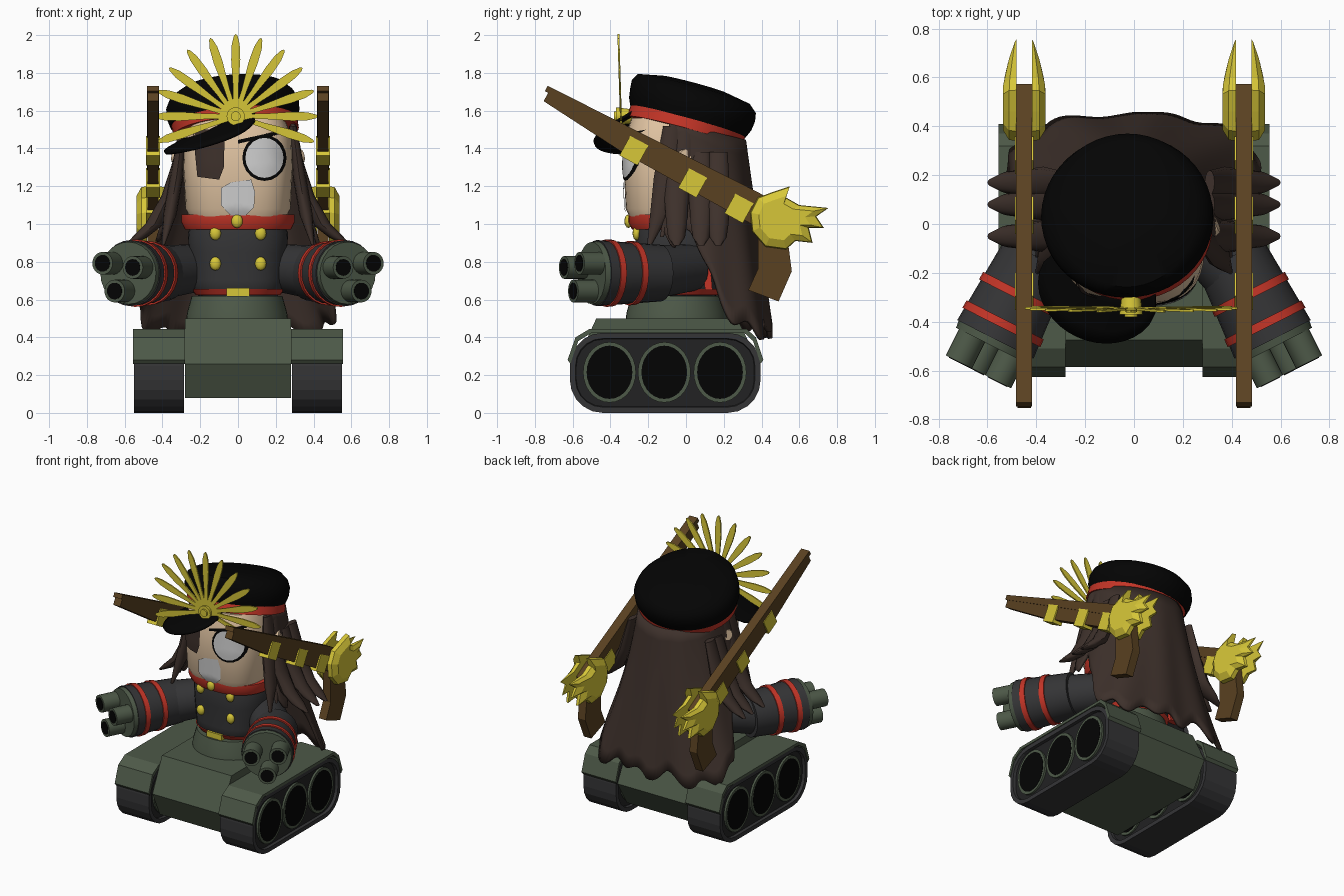
import bpy, bmesh, math
from math import sin, cos, pi, radians
from mathutils import Vector, Matrix

if "Cube" in bpy.data.objects:
    bpy.data.objects.remove(bpy.data.objects["Cube"])


def material(name, r, g, b):
    m = bpy.data.materials.new(name)
    m.use_nodes = True
    m.diffuse_color = (r, g, b, 1)
    m.node_tree.nodes["Principled BSDF"].inputs["Base Color"].default_value = (r, g, b, 1)
    return m


GREEN = material("army green", .075, .1, .065)
GREY = material("charcoal", .035, .035, .037)
DARK = material("dark track grey", .016, .016, .017)
BLACK = material("black", .0012, .0012, .0012)
RED = material("red", .55, .035, .02)
GOLD = material("gold", .68, .57, .04)
WOOD = material("wood brown", .1, .052, .015)
HAIR = material("dark hair", .047, .03, .024)
SKIN = material("skin", .75, .55, .36)
PALE = material("pale grey", .63, .63, .63)


def finish(name, bm, mat, mirror=False, smooth=False):
    me = bpy.data.meshes.new(name)
    bm.to_mesh(me)
    bm.free()
    me.materials.append(mat)
    ob = bpy.data.objects.new(name, me)
    bpy.context.collection.objects.link(ob)
    if mirror:
        ob.modifiers.new("mirror", 'MIRROR').use_mirror_merge = False
    if smooth:
        bpy.ops.object.select_all(action='DESELECT')
        ob.select_set(True)
        bpy.context.view_layer.objects.active = ob
        bpy.ops.object.shade_smooth_by_angle(angle=radians(45))
    return ob


def skin_rings(bm, rings):
    """Join closed rings of points and cap both ends."""
    rows = [[bm.verts.new(p) for p in ring] for ring in rings]
    n = len(rows[0])
    for a, b in zip(rows, rows[1:]):
        for i in range(n):
            bm.faces.new((a[i], a[(i + 1) % n], b[(i + 1) % n], b[i]))
    bm.faces.new(rows[0])
    bm.faces.new(rows[-1])
    bmesh.ops.recalc_face_normals(bm, faces=bm.faces)


def skin_grid(bm, grid):
    """Join open rows of vertices into a sheet."""
    for a, b in zip(grid, grid[1:]):
        for i in range(len(a) - 1):
            bm.faces.new((a[i], a[i + 1], b[i + 1], b[i]))
    bmesh.ops.remove_doubles(bm, verts=bm.verts, dist=.0003)
    bmesh.ops.recalc_face_normals(bm, faces=bm.faces)


def prism(name, outline, x0, x1, mat, mirror=True):
    """Side outline of (y, z) points, extruded along x."""
    bm = bmesh.new()
    skin_rings(bm, [[(x, y, z) for y, z in outline] for x in (x0, x1)])
    return finish(name, bm, mat, mirror)


def loft(name, rings, mat, n=40, power=2, mirror=False, matrix=None):
    """Stacked flat rings given as (z, rx, ry, cx, cy)."""
    def ring(z, rx, ry, cx, cy):
        pts = []
        for i in range(n):
            c, s = cos(2 * pi * i / n), sin(2 * pi * i / n)
            k = (abs(c) ** power + abs(s) ** power) ** (-1 / power)
            pts.append((cx + rx * c * k, cy + ry * s * k, z))
        return pts
    bm = bmesh.new()
    skin_rings(bm, [ring(*r) for r in rings])
    if matrix:
        bm.transform(matrix)
    return finish(name, bm, mat, mirror, True)


def tube(name, a, b, r0, r1, mat, mirror=True, n=24):
    a, b = Vector(a), Vector(b)
    turn = (b - a).to_track_quat('Z', 'Y').to_matrix().to_4x4()
    return loft(name, [(0, r0, r0, 0, 0), ((b - a).length, r1, r1, 0, 0)], mat, n,
                mirror=mirror, matrix=Matrix.Translation(a) @ turn)


def ellipse(cy, cz, ry, rz, n=28):
    return [(cy + ry * cos(2 * pi * i / n), cz + rz * sin(2 * pi * i / n)) for i in range(n)]


# Tank hull, tracks, wheels and fenders
prism("hull", [(-.475, .5), (-.585, .26), (-.5, .08), (.28, .08), (.39, .26), (.27, .5)],
      -.28, .28, GREEN, mirror=False)
outline = []
for q, (sy, sz) in enumerate([(1, 1), (-1, 1), (-1, -1), (1, -1)]):
    for k in range(6):
        a = (q + k / 5) * pi / 2
        outline.append((-.11 + sy * .33 + .175 * cos(a), .212 + sz * .037 + .175 * sin(a)))
bm = bmesh.new()
skin_rings(bm, [[(x, y, z) for y, z in outline] for x in (.287, .55)])
sides = [f for f in bm.faces if len(f.verts) > 4]
bmesh.ops.inset_individual(bm, faces=sides, thickness=.03)
bmesh.ops.inset_individual(bm, faces=sides, thickness=.004, depth=-.02)
for f in sides:
    f.material_index = 1
finish("tracks", bm, GREY, True).data.materials.append(DARK)
for i, y in enumerate((-.405, -.115, .18)):
    prism(f"wheel_rim_{i}", ellipse(y, .215, .14, .16), .295, .545, GREEN)
    prism(f"wheel_{i}", ellipse(y, .215, .121, .141), .293, .547, BLACK)
over = [(-.627, .28), (-.585, .4), (-.51, .445), (.32, .445), (.37, .4), (.41, .28)]
under = [(-.11 + (y + .11) * .97, z - .02) for y, z in reversed(over)]
prism("fenders", over + under, .28, .555, GREEN)

# Turret ring and coat
loft("turret_ring", [(.49, .27, .27, -.005, -.05), (.53, .265, .265, -.005, -.05),
                     (.62, .24, .24, -.005, -.05)], GREEN)
loft("coat", [(.61, .2, .19, 0, -.04), (.65, .24, .22, 0, -.04), (.7, .245, .22, 0, -.04),
              (.85, .26, .225, 0, -.04), (.95, .265, .23, 0, -.04), (1.02, .24, .21, 0, -.04)],
     GREY, power=2.5)
loft("waist_band", [(.625, .225, .21, 0, -.04), (.655, .247, .227, 0, -.04)], RED, power=2.5)
loft("collar", [(.97, .28, .245, 0, -.04), (1.01, .3, .265, 0, -.04), (1.05, .3, .265, 0, -.04)],
     RED, power=2.4)
prism("buckle", [(-.275, .62), (-.275, .66), (-.2, .66), (-.2, .62)], -.06, .06, GOLD, False)
prism("coat_lining", [(.1, .65), (.14, .65), (.12, .88), (.09, .88)], .2, .27, RED)


def stud(name, x, y, z, r, mirror):
    bm = bmesh.new()
    bmesh.ops.create_uvsphere(bm, u_segments=12, v_segments=8, radius=r,
                              matrix=Matrix.Translation((x, y, z)) @ Matrix.Diagonal((1, .7, 1.2, 1)))
    finish(name, bm, GOLD, mirror, True)


stud("upper_buttons", .12, -.262, .95, .03, True)
stud("lower_buttons", .12, -.258, .79, .03, True)
stud("collar_clasp", -.005, -.305, 1.015, .03, False)

# Head, with painted features following its curve
HEAD = [(1.02, .86), (1.08, .96), (1.3, 1), (1.46, .98), (1.56, .85)]
loft("head", [(z, .29 * s, .28 * s, 0, -.05) for z, s in HEAD], SKIN, 48, 3)


def face_y(x, z):
    for (z0, s0), (z1, s1) in zip(HEAD, HEAD[1:]):
        if z <= z1:
            break
    s = s0 + (s1 - s0) * (z - z0) / (z1 - z0)
    return -.05 - .28 * s * max(0, 1 - abs(x / (.29 * s)) ** 3) ** (1 / 3)


def face_patch(name, pts, mat, lift):
    edge = []
    for (x0, z0), (x1, z1) in zip(pts, pts[1:] + pts[:1]):
        edge += [(x0 + (x1 - x0) * k / 4, z0 + (z1 - z0) * k / 4) for k in range(4)]
    mx, mz = (sum(p[i] for p in edge) / len(edge) for i in (0, 1))
    bm = bmesh.new()
    grid = []
    for f in (1, .75, .5, .25):
        flat = [(mx + (x - mx) * f, mz + (z - mz) * f) for x, z in edge + edge[:1]]
        grid.append([bm.verts.new((x, face_y(x, z) - lift, z)) for x, z in flat])
    core = list(grid[-1][:-1])
    bm.faces.new(core)
    skin_grid(bm, grid)
    if sum(f.normal.y for f in bm.faces) > 0:
        bmesh.ops.reverse_faces(bm, faces=bm.faces)
    finish(name, bm, mat, smooth=True)


face_patch("eye_outline", ellipse(.14, 1.35, .117, .122, 20), BLACK, .005)
face_patch("eye", ellipse(.14, 1.35, .101, .106, 20), PALE, .009)
face_patch("mouth", [(-.09, 1.19), (-.04, 1.22), (.07, 1.235), (.09, 1.17), (.085, 1.09),
                     (.04, 1.045), (-.04, 1.045), (-.09, 1.1)], PALE, .008)
face_patch("fringe", [(-.24, 1.5), (-.215, 1.25), (-.1, 1.235), (-.075, 1.3), (-.07, 1.5)], HAIR, .009)
face_patch("brow", [(0, 1.425), (.24, 1.48), (.25, 1.5), (0, 1.445)], BLACK, .007)
tube("ears", (.29, -.02, 1.35), (.34, 0, 1.36), .06, .035, SKIN, n=12)

# Long flared hair with a ragged hem, plus loose locks
bm = bmesh.new()
ROWS, COLS, SPREAD = 12, 96, radians(107)
grid = []
for j in range(COLS + 1):
    a = -SPREAD + 2 * SPREAD * j / COLS
    t = min(1, max(0, (abs(a) - radians(48)) / radians(42)))
    hem = .4 + .5 * t * t * (3 - 2 * t) + .06 * abs(sin(a * 5.5)) + .03 * sin(a * 17)
    crown = 1.525 - .08 * cos(a)
    col = []
    for i in range(ROWS + 1):
        z = crown + (hem - crown) * i / ROWS
        d = 1.54 - z
        p = 2 + .5 * d
        k = (abs(sin(a)) ** p + abs(cos(a)) ** p) ** (-1 / p) * (1 + .02 * d * sin(a * 11))
        col.append(bm.verts.new(((.31 + .09 * d + .165 * d * d) * k * sin(a),
                                 (.305 + .135 * d) * k * cos(a), z)))
    grid.append(col)
skin_grid(bm, grid)
hair = finish("long_hair", bm, HAIR, smooth=True)
hair.modifiers.new("thickness", 'SOLIDIFY').thickness = .02
for i, y in enumerate((-.05, .08, .17)):
    loft(f"flared_lock_{i}", [(1.38, .02, .05, .31, y), (1.15, .035, .065, .37, y), (1.0, .05, .055, .44, y),
                              (.93, .04, .045, .52, y), (.885, .015, .015, .585, y)], HAIR, 12, mirror=True)
for i, (y, drop) in enumerate(((-.1, 0), (-.03, .06))):
    loft(f"side_lock_{i}", [(1.52, .02, .05, .29, y + .03), (1.25, .035, .07, .325, y),
                            (1.05, .035, .05, .36, y - .04), (.87 + drop, .005, .008, .4, y - .1)],
         HAIR, 12, mirror=True)

# Cap tilted back and sideways, with band and visor
tilt = (Matrix.Translation((-.02, 0, 1.5)) @ Matrix.Rotation(radians(-4), 4, 'Y')
        @ Matrix.Rotation(radians(-15), 4, 'X'))
loft("cap_band", [(-.015, .332, .315, .01, -.005), (.07, .335, .315, 0, 0)], RED, 48, matrix=tilt)
loft("cap_crown", [(.04, .338, .315, 0, 0), (.085, .352, .335, 0, 0), (.135, .352, .342, 0, 0),
                   (.18, .33, .34, 0, -.005), (.215, .28, .31, .01, -.015), (.24, .15, .18, .02, -.02)],
     BLACK, 48, matrix=tilt)
bm = bmesh.new()
rows = []
for j in range(21):
    f = -.995 + .0995 * j
    a = radians(-115 + 46 * f)
    reach = .23 * math.sqrt(1 - f * f)
    rows.append([bm.verts.new((-.02 + (.28 + reach * k / 4) * cos(a), (.28 + reach * k / 4) * sin(a),
                               1.57 - .5 * reach * k / 4 + .12 * cos(a))) for k in range(5)])
skin_grid(bm, rows)
visor = finish("cap_visor", bm, BLACK, smooth=True)
visor.modifiers.new("thickness", 'SOLIDIFY').thickness = .015

# Sunburst crest: thirteen leaf-shaped rays around a hub
bm = bmesh.new()
leaf = [(0, .013), (.15, .014), (.3, .024), (.38, .021), (.425, .01), (.435, .002)]
for i in range(13):
    a = radians(-18 + 18 * i)
    flat = leaf + [(s, -w) for s, w in reversed(leaf)]
    pts = [(s * cos(a) - w * sin(a), s * sin(a) + w * cos(a)) for s, w in flat]
    skin_rings(bm, [[(-.012 + x, y - .03 * z, 1.57 + z) for x, z in pts] for y in (-.35, -.34)])
finish("crest_rays", bm, GOLD)
tube("crest_hub", (-.012, -.27, 1.57), (-.012, -.37, 1.57), .035, .048, GOLD, False)
tube("crest_jewel", (-.012, -.36, 1.57), (-.012, -.38, 1.57), .026, .026, GOLD, False)

# Arms ending in triple barrels
axis, across, up = Vector((.45, -.89, 0)), Vector((.89, .45, 0)), Vector((0, 0, 1))
elbow = Vector((.415, -.17, .74))
tube("upper_arms", (.2, .03, .77), elbow + axis * .05, .125, .145, GREY)
tube("forearms", elbow - axis * .04, elbow + axis * .34, .15, .175, GREY)
for i, s in enumerate((.115, .25)):
    r = .162 + .06 * s
    tube(f"sleeve_stripe_{i}", elbow + axis * s, elbow + axis * (s + .035), r, r + .002, RED)
tube("gun_plates", elbow + axis * .33, elbow + axis * .37, .17, .165, GREEN)
for i, (u, v) in enumerate(((.092, .052), (-.088, .03), (.02, -.095))):
    base = elbow + across * u + up * v
    tube(f"barrel_{i}", base + axis * .3, base + axis * .49, .06, .06, GREEN)
    tube(f"bore_{i}", base + axis * .48, base + axis * .493, .044, .044, BLACK)


# Long muskets slung at both sides
def bar(name, corners, half, mat):
    """Outline of (distance from muzzle, height) points along the sloping gun."""
    d = Vector((.876, -.482))
    prism(name, [(-.752 + s * d.x - h * d.y, 1.695 + s * d.y + h * d.x) for s, h in corners],
          .45 - half, .45 + half, mat)


bar("musket_barrel", [(0, .01), (0, .042), (1.25, .085), (1.47, .08), (1.47, .01)], .033, WOOD)
bar("musket_stock", [(.02, -.04), (.02, .012), (1.4, .02), (1.4, -.08), (.5, -.075)], .028, WOOD)
for i, s in enumerate((.565, .92, 1.2)):
    bar(f"musket_band_{i}", [(s - .055, -.098), (s - .055, .02), (s + .055, .022), (s + .055, -.098)],
        .038, GOLD)
prism("musket_butt", [(.38, 1.08), (.52, 1.06), (.56, .75), (.49, .59), (.33, .65), (.38, .76)],
      .42, .48, WOOD)

# Flame-shaped lock plates, domed outward and tapering to the rear
flame = [(.34, 1.06), (.38, 1.14), (.46, 1.17), (.55, 1.2), (.53, 1.14), (.6, 1.1), (.755, 1.085),
         (.69, 1.04), (.73, .98), (.65, .98), (.67, .9), (.58, .91), (.53, .865), (.42, .88), (.35, .96)]
for name, side in (("outer", 1), ("inner", -1)):
    bm = bmesh.new()
    layers = []
    for off, scale in ((0, 1), (.03, .97), (.055, .7)):
        layer = [(.49 + (y - .49) * scale, 1.03 + (z - 1.03) * scale) for y, z in flame]
        layers.append([(.45 + side * (.032 + off * (1 - 6 * max(0, y - .56) ** 1.2)), y, z)
                       for y, z in layer])
    skin_rings(bm, layers)
    finish(f"{name}_flame_ornament", bm, GOLD, True)
